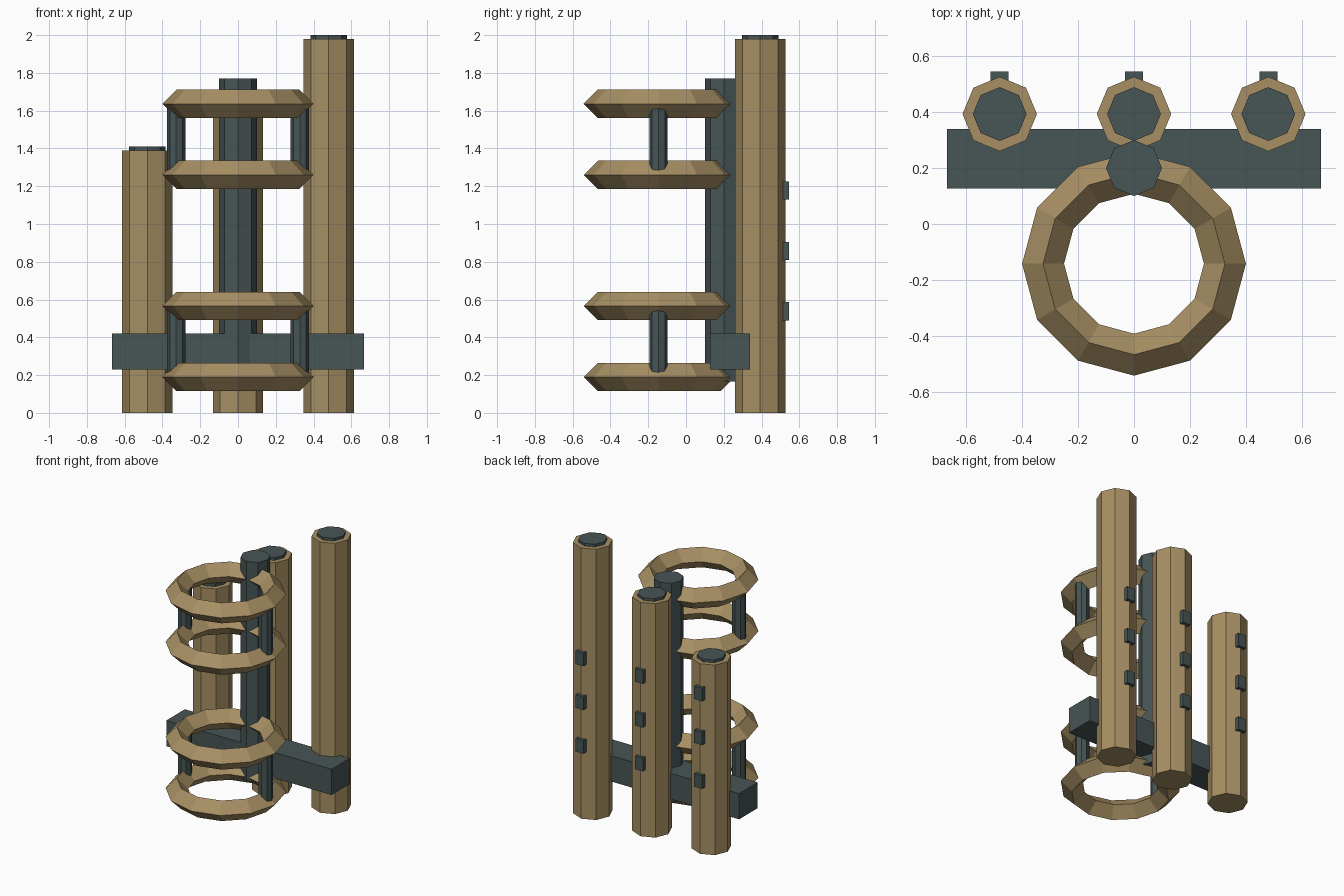
import bpy, bmesh
from math import cos, sin, tau
from mathutils import Matrix

cube = bpy.data.objects.get("Cube")
if cube:
    bpy.data.objects.remove(cube, do_unlink=True)


def make_material(name, color):
    m = bpy.data.materials.new(name)
    m.use_nodes = True
    m.diffuse_color = color
    m.node_tree.nodes["Principled BSDF"].inputs["Base Color"].default_value = color
    return m


tan = make_material("tan", (0.385, 0.275, 0.126, 1))
slate = make_material("dark slate", (0.064, 0.09, 0.092, 1))


def finish(name, bm, material):
    bmesh.ops.recalc_face_normals(bm, faces=bm.faces)
    mesh = bpy.data.meshes.new(name)
    bm.to_mesh(mesh)
    bm.free()
    mesh.materials.append(material)
    obj = bpy.data.objects.new(name, mesh)
    bpy.context.collection.objects.link(obj)


def post(name, x, y, radius, low, high, material):
    """Upright eight-sided prism with corners on the axes."""
    bm = bmesh.new()
    bmesh.ops.create_cone(bm, cap_ends=True, segments=8, radius1=radius,
                          radius2=radius, depth=high - low,
                          matrix=Matrix.Translation((x, y, (low + high) / 2)))
    finish(name, bm, material)


def box(name, center, size, material):
    bm = bmesh.new()
    bmesh.ops.create_cube(bm, size=1, matrix=Matrix.Translation(center)
                          @ Matrix.Diagonal((*size, 1)))
    finish(name, bm, material)


def ring(name, y, z, major, minor, material, segments=12, sides=4):
    """Faceted torus with a diamond cross-section."""
    bm = bmesh.new()
    loops = []
    for i in range(segments):
        a = tau * i / segments
        loop = []
        for j in range(sides):
            b = tau * j / sides
            r = major + minor * cos(b)
            loop.append(bm.verts.new((r * cos(a), y + r * sin(a), z + minor * sin(b))))
        loops.append(loop)
    for i in range(segments):
        p, q = loops[i], loops[(i + 1) % segments]
        for j in range(sides):
            k = (j + 1) % sides
            bm.faces.new((p[j], q[j], q[k], p[k]))
    finish(name, bm, material)


# Three columns with caps and rear brackets
COLUMN_Y = 0.393
for side, x, height in (("right", -0.48, 1.39), ("middle", 0, 1.71), ("left", 0.48, 1.98)):
    post(side + "_column", x, COLUMN_Y, 0.133, 0, height, tan)
    post(side + "_column_cap", x, COLUMN_Y, 0.096, height - 0.02, height + 0.02, slate)
    for i in range(3):
        box(f"{side}_bracket_{i + 1}", (x, 0.518, 0.538 + 0.32 * i),
            (0.064, 0.054, 0.096), slate)

# Mast and cross beam
post("mast", 0, 0.2, 0.1, 0.165, 1.77, slate)
box("cross_beam", (0, 0.233, 0.325), (1.336, 0.214, 0.188), slate)

# Two cages, each a pair of rings joined by struts
RING_Y = -0.142
for tier, low, high in (("lower", 0.19, 0.566), ("upper", 1.26, 1.636)):
    ring(tier + "_cage_bottom_ring", RING_Y, low, 0.325, 0.075, tan)
    ring(tier + "_cage_top_ring", RING_Y, high, 0.325, 0.075, tan)
    for side, x in (("right", -0.327), ("left", 0.327)):
        post(f"{tier}_cage_{side}_strut", x, RING_Y - 0.004, 0.048, low, high, slate)
